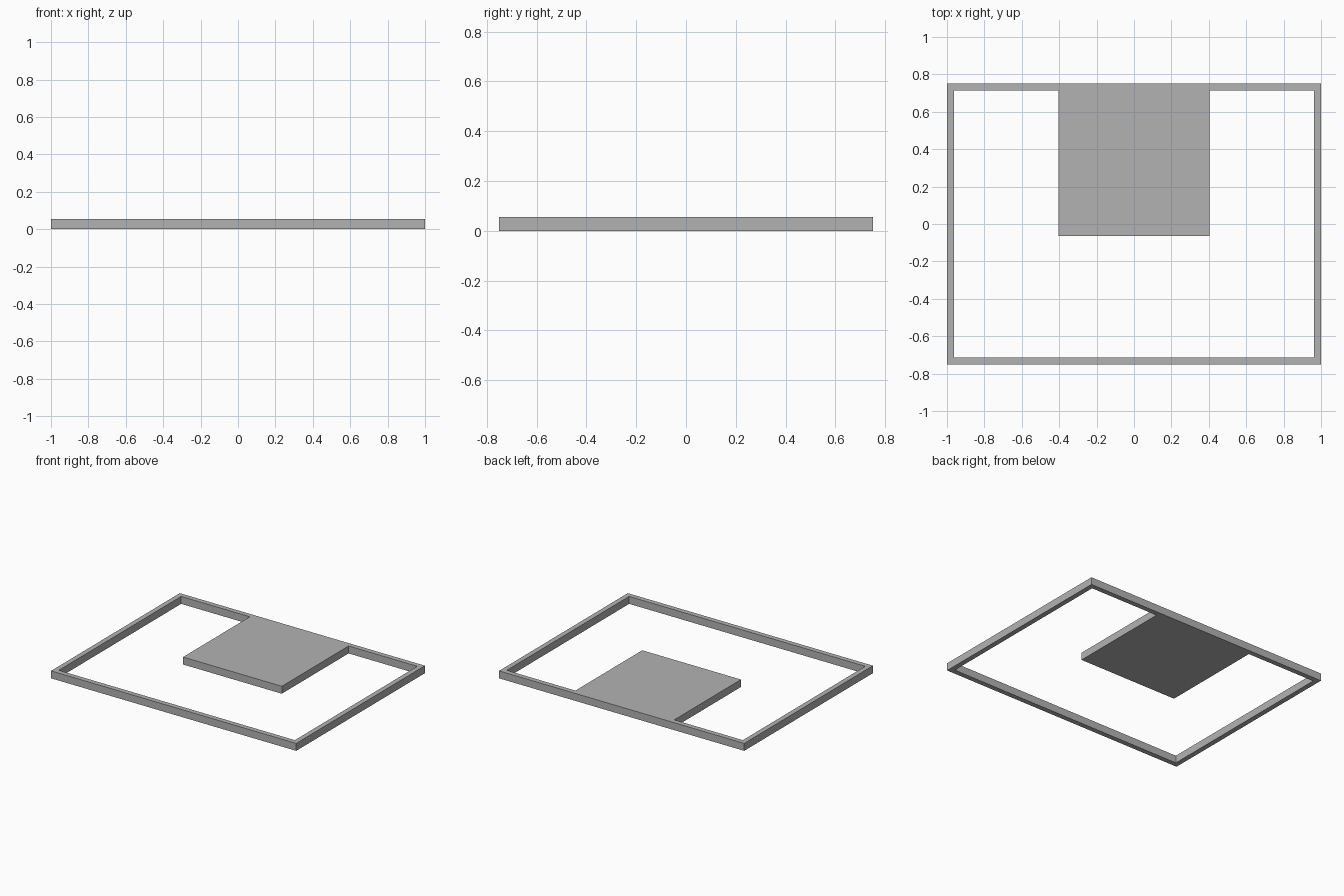
import bpy
import bmesh

default_cube = bpy.data.objects.get("Cube")
if default_cube:
    bpy.data.objects.remove(default_cube, do_unlink=True)

HEIGHT = 0.055
HALF_X, HALF_Y = 1.0, 0.75
RAIL = 0.037
IN_X, IN_Y = HALF_X - RAIL, HALF_Y - RAIL

grey = bpy.data.materials.new("light grey")
grey.use_nodes = True
colour = (0.45, 0.45, 0.45, 1.0)
grey.diffuse_color = colour
grey.node_tree.nodes["Principled BSDF"].inputs["Base Color"].default_value = colour


def extruded(name, outline):
    """Raise a flat counter-clockwise outline to the common height."""
    bm = bmesh.new()
    base = bm.faces.new([bm.verts.new((x, y, 0)) for x, y in outline])
    raised = bmesh.ops.extrude_face_region(bm, geom=[base], use_keep_orig=True)
    top = [v for v in raised["geom"] if isinstance(v, bmesh.types.BMVert)]
    bmesh.ops.translate(bm, verts=top, vec=(0, 0, HEIGHT))
    bmesh.ops.recalc_face_normals(bm, faces=bm.faces)
    mesh = bpy.data.meshes.new(name)
    bm.to_mesh(mesh)
    bm.free()
    mesh.materials.append(grey)
    obj = bpy.data.objects.new(name, mesh)
    bpy.context.collection.objects.link(obj)
    return obj


# Border rail: one strip running round the rectangle, its ends meeting at the front right corner
extruded("border_rail", [
    (-IN_X, -HALF_Y), (HALF_X, -HALF_Y), (HALF_X, HALF_Y), (-HALF_X, HALF_Y),
    (-HALF_X, -HALF_Y), (-IN_X, -HALF_Y), (-IN_X, IN_Y), (IN_X, IN_Y),
    (IN_X, -IN_Y), (-IN_X, -IN_Y),
])

# Platform: slab reaching in from the middle of the back rail
extruded("platform", [(-0.403, -0.065), (0.403, -0.065), (0.403, IN_Y), (-0.403, IN_Y)])
